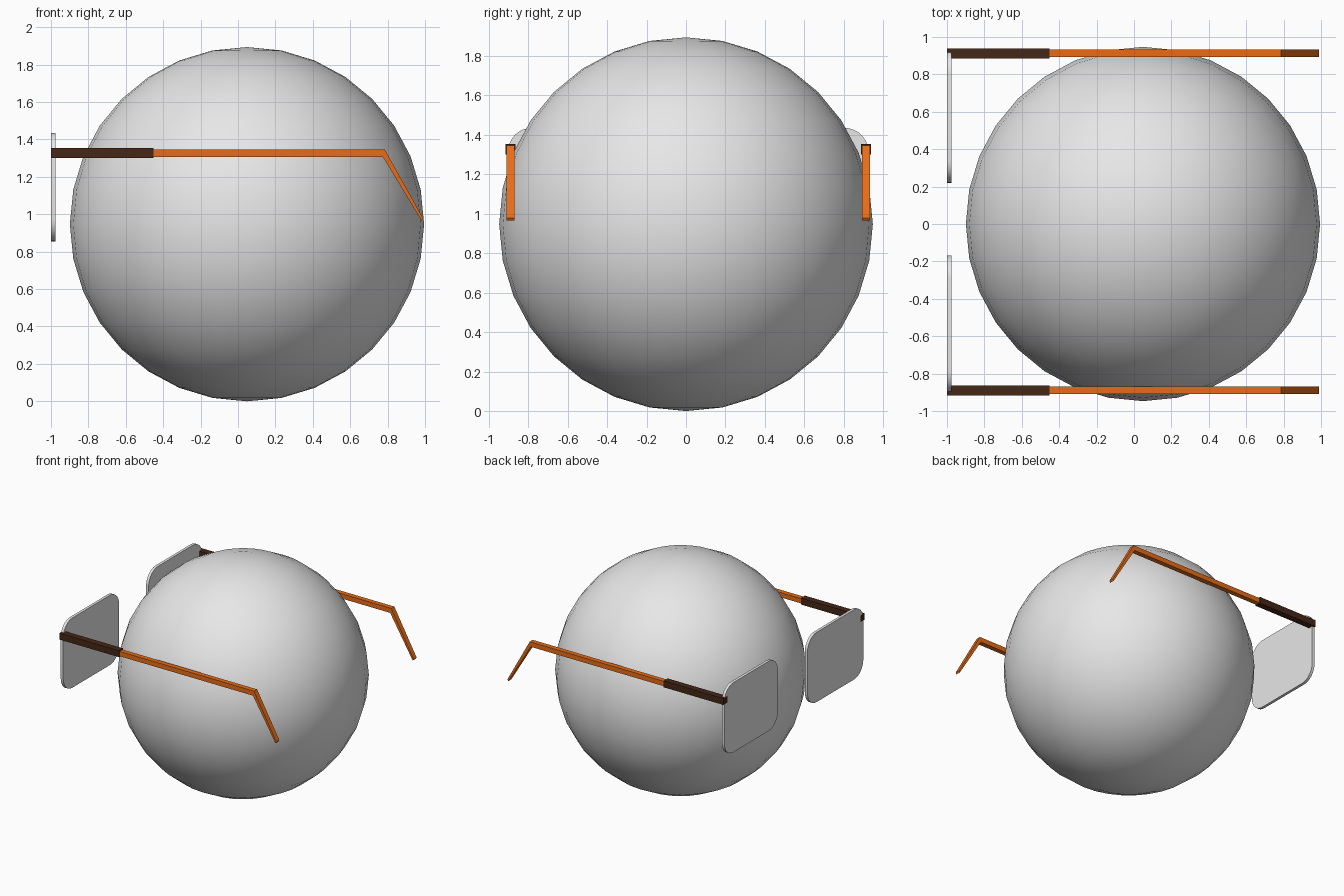
import bpy, bmesh, math

cube = bpy.data.objects.get("Cube")
if cube:
    bpy.data.objects.remove(cube, do_unlink=True)


def material(name, rgb):
    mat = bpy.data.materials.new(name)
    mat.use_nodes = True
    mat.diffuse_color = (*rgb, 1)
    mat.node_tree.nodes["Principled BSDF"].inputs["Base Color"].default_value = (*rgb, 1)
    return mat


GREY = material("light grey", (0.8, 0.8, 0.8))
ORANGE = material("orange", (0.9, 0.17, 0.01))
BROWN = material("dark brown", (0.06, 0.02, 0.008))


def extrude_profile(name, points, depth, mat):
    """Make a solid from a closed planar profile, pushed along the depth vector."""
    bm = bmesh.new()
    face = bm.faces.new([bm.verts.new(p) for p in points])
    result = bmesh.ops.extrude_face_region(bm, geom=[face])
    moved = [g for g in result["geom"] if isinstance(g, bmesh.types.BMVert)]
    bmesh.ops.translate(bm, verts=moved, vec=depth)
    bmesh.ops.recalc_face_normals(bm, faces=bm.faces)
    mesh = bpy.data.meshes.new(name)
    bm.to_mesh(mesh)
    bm.free()
    obj = bpy.data.objects.new(name, mesh)
    bpy.context.collection.objects.link(obj)
    mesh.materials.append(mat)
    return obj


def smooth(obj, angle=30):
    bpy.ops.object.select_all(action="DESELECT")
    obj.select_set(True)
    bpy.context.view_layer.objects.active = obj
    bpy.ops.object.shade_smooth_by_angle(angle=math.radians(angle))


def rounded_rect(x, y0, y1, z0, z1, radius, steps=8):
    """Rounded rectangle in the plane at x."""
    corners = [(y1, z1, -1, -1), (y0, z1, 1, -1), (y0, z0, 1, 1), (y1, z0, -1, 1)]
    points = []
    for i, (y, z, sy, sz) in enumerate(corners):
        for k in range(steps + 1):
            a = (i + k / steps) * math.pi / 2
            points.append((x, y + radius * (sy + math.cos(a)), z + radius * (sz + math.sin(a))))
    return points


# Head ball
bpy.ops.mesh.primitive_uv_sphere_add(segments=32, ring_count=16, radius=0.947, location=(0.048, 0, 0.947))
ball = bpy.context.object
ball.name = "head_ball"
ball.data.materials.append(GREY)
smooth(ball)

# Bent temple arm, sleeve and lens on each side
ARM = [(-0.46, 1.306), (-0.46, 1.346), (0.785, 1.346), (0.99, 0.978), (0.982, 0.965), (0.775, 1.306)]
SLEEVE = [(-1, 1.3), (-1, 1.354), (-0.452, 1.354), (-0.452, 1.3)]
for side, y, inward in (("left", 0.912, -1), ("right", -0.89, 1)):
    for name, outline, half, mat in (("temple_arm", ARM, 0.02, ORANGE), ("arm_sleeve", SLEEVE, 0.026, BROWN)):
        extrude_profile(f"{side}_{name}", [(x, y - half, z) for x, z in outline], (0, 2 * half, 0), mat)
    edges = sorted((y - inward * 0.012, y + inward * 0.692 + (0.03 if inward > 0 else 0)))
    lens = extrude_profile(f"{side}_lens", rounded_rect(-0.999, *edges, 0.855, 1.435, 0.12), (0.023, 0, 0), GREY)
    smooth(lens)
